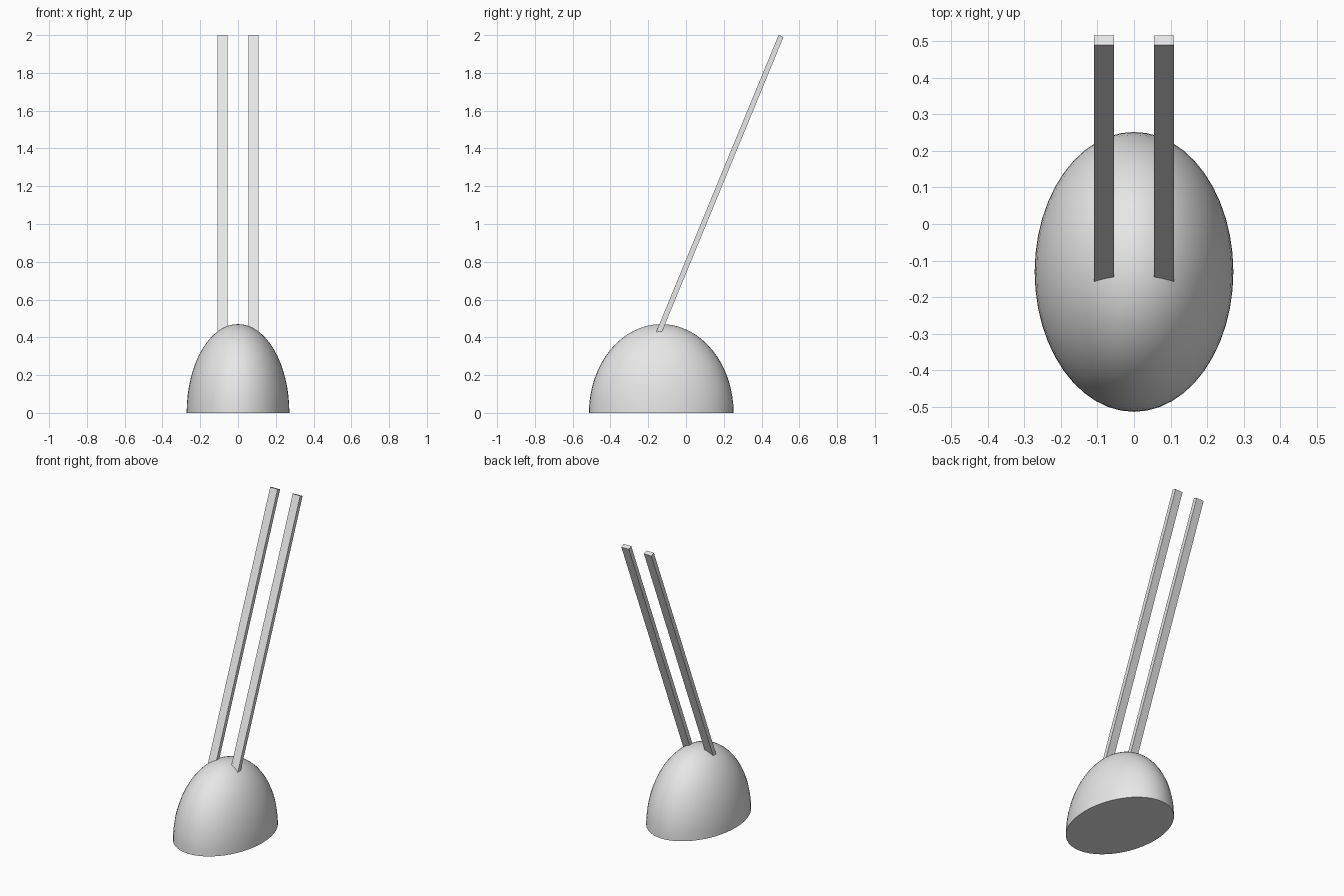
import bpy
import bmesh
from math import radians
from mathutils import Matrix, Vector

cube = bpy.data.objects.get("Cube")
if cube:
    bpy.data.objects.remove(cube, do_unlink=True)

grey = bpy.data.materials.new("light_grey")
grey.use_nodes = True
grey.diffuse_color = (0.8, 0.8, 0.8, 1)
grey.node_tree.nodes["Principled BSDF"].inputs["Base Color"].default_value = (0.8, 0.8, 0.8, 1)


def add_object(name, bm):
    bmesh.ops.recalc_face_normals(bm, faces=bm.faces)
    mesh = bpy.data.meshes.new(name)
    bm.to_mesh(mesh)
    bm.free()
    mesh.materials.append(grey)
    obj = bpy.data.objects.new(name, mesh)
    bpy.context.collection.objects.link(obj)
    return obj


# Dome: upper half of a stretched sphere with a flat closed base
bm = bmesh.new()
bmesh.ops.create_uvsphere(bm, u_segments=48, v_segments=32, radius=1)
cut = bmesh.ops.bisect_plane(bm, geom=bm.verts[:] + bm.edges[:] + bm.faces[:], dist=1e-4,
                             plane_co=(0, 0, 0), plane_no=(0, 0, 1), clear_inner=True)
rim = [e for e in bm.edges if e.is_boundary]
bmesh.ops.contextual_create(bm, geom=rim)
bmesh.ops.scale(bm, verts=bm.verts, vec=(0.272, 0.383, 0.47))
bmesh.ops.translate(bm, verts=bm.verts, vec=(0, -0.131, 0))
dome = add_object("dome_body", bm)
bpy.ops.object.select_all(action='DESELECT')
dome.select_set(True)
bpy.context.view_layer.objects.active = dome
bpy.ops.object.shade_smooth_by_angle(angle=radians(40))

# Bars: a mirrored pair leaning backwards, their feet sunk into the dome
lean = Matrix.Rotation(radians(-22.4), 4, 'X')
length = 1.75
for side, name in ((1, "left_bar"), (-1, "right_bar")):
    bm = bmesh.new()
    bmesh.ops.create_cube(bm, size=1)
    bmesh.ops.scale(bm, verts=bm.verts, vec=(0.054, 0.028, length))
    bmesh.ops.translate(bm, verts=bm.verts, vec=(0, 0, -length / 2))
    place = Matrix.Translation(Vector((side * 0.082, 0.503, 1.995))) @ lean
    bmesh.ops.transform(bm, matrix=place, verts=bm.verts)
    add_object(name, bm)
